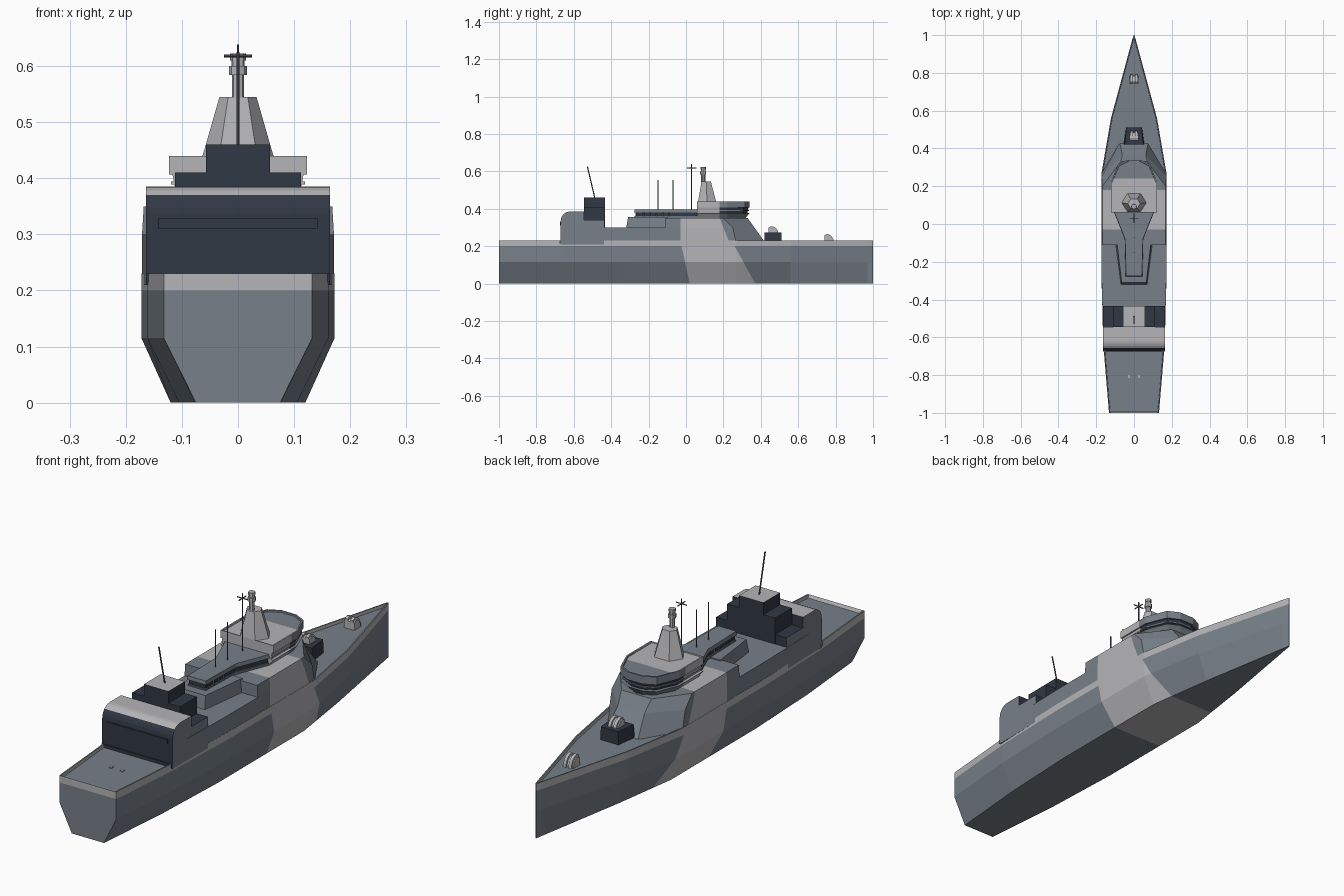
import bpy, bmesh, math
from mathutils import Vector, Matrix

if "Cube" in bpy.data.objects:
    bpy.data.objects.remove(bpy.data.objects["Cube"])

def mat(name, c):
    m = bpy.data.materials.new(name)
    m.diffuse_color = (*c, 1)
    m.use_nodes = True
    m.node_tree.nodes["Principled BSDF"].inputs["Base Color"].default_value = m.diffuse_color
    return m

MID = mat("blue_grey", (0.185, 0.215, 0.25))
LIGHT = mat("light_grey", (0.46, 0.46, 0.48))
NAVY = mat("dark_navy", (0.03, 0.04, 0.058))
DARK = mat("antenna_grey", (0.09, 0.095, 0.10))
PALETTE = [MID, LIGHT, NAVY, DARK]

def finish(name, bm, colour=0, cuts=(), rule=None):
    """Cut along planes, colour by rule(face centre, normal), make the object."""
    bmesh.ops.recalc_face_normals(bm, faces=bm.faces)
    for co, no in cuts:
        bmesh.ops.bisect_plane(bm, geom=bm.verts[:] + bm.edges[:] + bm.faces[:],
                               dist=1e-5, plane_co=co, plane_no=no)
    bm.normal_update()
    for f in bm.faces:
        f.material_index = rule(f.calc_center_median(), f.normal) if rule else colour
    me = bpy.data.meshes.new(name)
    bm.to_mesh(me)
    bm.free()
    for m in PALETTE:
        me.materials.append(m)
    ob = bpy.data.objects.new(name, me)
    bpy.context.collection.objects.link(ob)
    return ob

def rings(bm, loops, caps=True):
    vs = [[bm.verts.new(p) for p in lp] for lp in loops]
    n = len(vs[0])
    for a, b in zip(vs, vs[1:]):
        for i in range(n):
            bm.faces.new((a[i], a[(i + 1) % n], b[(i + 1) % n], b[i]))
    if caps:
        bm.faces.new(vs[0][::-1])
        bm.faces.new(vs[-1])

def mirrored(half):
    return list(half) + [(-x, y) for x, y in reversed(half)]

def house(name, levels, **kw):
    """Loft of mirrored plan outlines; levels = [(z, half outline)]."""
    bm = bmesh.new()
    rings(bm, [[(x, y, z) for x, y in mirrored(h)] for z, h in levels])
    return finish(name, bm, **kw)

def slab(name, profile, x0, x1, **kw):
    """Side profile (y, z) extruded across the ship."""
    bm = bmesh.new()
    rings(bm, [[(x, y, z) for y, z in profile] for x in (x0, x1)])
    return finish(name, bm, **kw)

def box(name, x, y0, y1, z0, z1, **kw):
    return house(name, [(z, [(x, y0), (x, y1)]) for z in (z0, z1)], **kw)

def rod(name, a, b, r, n=6, r2=None, colour=3):
    a, b = Vector(a), Vector(b)
    bm = bmesh.new()
    q = (b - a).to_track_quat('Z', 'Y').to_matrix().to_4x4()
    bmesh.ops.create_cone(bm, cap_ends=True, segments=n, radius1=r, radius2=r if r2 is None else r2,
                          depth=(b - a).length, matrix=Matrix.Translation((a + b) / 2) @ q)
    return finish(name, bm, colour=colour)

# Hull with chine, recessed deck and a low rim
bm = bmesh.new()
loops = []
for y, t, b, deck in [(-1, .132, .075, .23), (-.993, .133, .076, .217), (-.66, .161, .105, .217),
                      (-.3, .172, .12, .217), (.27, .172, .12, .217), (.56, .122, .078, .217),
                      (.97, .011, .007, .217), (1, .002, .002, .23)]:
    half = [(b, 0), (t, .115), (t, .23), (max(t - .006, t * .5), .23), (max(t - .007, t * .4), deck)]
    loops.append([(x, y, z) for x, z in mirrored(half)])
rings(bm, loops)

def hull_rule(c, n):
    stripe = c.z > .2 and abs(n.z) < .5
    camo = -.03 + (.23 - c.z) * .22 < c.y < .26 + (.2 - c.z) * .55
    return 1 if stripe or camo else 0
finish("hull", bm, rule=hull_rule,
       cuts=[((0, 0, .2), (0, 0, 1)), ((0, -.03, .23), (0, 1, .22)), ((0, .26, .2), (0, 1, .55))])

# Flush deckhouses with the pale camouflage band amidships
band = [((0, -.03, 0), (0, 1, 0)), ((0, .18, .35), (0, 1, .4))]
def band_rule(c, n):
    return 1 if -.03 < c.y < .18 + (.35 - c.z) * .4 else 0
aft = [(.164, -.6), (.171, -.3)]
house("lower_deckhouse", [(.21, aft + [(.171, .27), (.075, .43)]),
                          (.3, aft + [(.171, .25), (.062, .365)])], cuts=band, rule=band_rule)
house("upper_deckhouse", [(.3, [(.171, -.112), (.171, .25), (.062, .365)]),
                          (.35, [(.168, -.112), (.168, .2), (.07, .33)])], cuts=band, rule=band_rule)
house("aft_deckhouse", [(.295, [(.07, -.32), (.098, -.1)]), (.355, [(.065, -.31), (.09, -.1)])])

# Raised aft gallery: dark glazing under a roof
def taper(e):
    return [(.042 + e, -.275 - e), (.047 + e, -.08), (.105 + e, .065)]
house("gallery_sill", [(.345, taper(-.003)), (.362, taper(0))])
house("gallery_windows", [(.362, taper(-.004)), (.381, taper(-.004))], colour=2)
house("gallery_roof", [(.381, taper(.002)), (.397, taper(0))])
for s in (-1, 1):
    for i in range(6):
        y = -.26 + i * .034
        rod("window_post", (s * .0445, y, .362), (s * .0445, y, .381), .003, 4, colour=0)

# Bridge: sill, window band, roof and rim
def bridge(e):
    return [(.123 + e, .06), (.123 + e, .22), (.085 + e, .315 + e), (.035 + e, .34 + e)]
split = [((0, .18, 0), (0, 1, 0))]
def fore_rule(c, n):
    return 1 if c.y < .18 else 0
house("bridge_sill", [(.345, bridge(-.025)), (.368, bridge(-.008)), (.378, bridge(0))],
      cuts=split, rule=fore_rule)
house("bridge_windows", [(.377, bridge(-.012)), (.408, bridge(-.006))], cuts=split,
      rule=lambda c, n: 1 if c.y < .18 else 2)
house("bridge_ledge", [(.389, bridge(-.004)), (.394, bridge(-.004))], cuts=split, rule=fore_rule)
house("bridge_roof", [(.407, bridge(0)), (.44, bridge(0)), (.44, bridge(-.006)), (.434, bridge(-.007))],
      cuts=[((0, .18, 0), (0, 1, 0)), ((0, .24, 0), (0, 1, 0))],
      rule=lambda c, n: 1 if c.y < .18 or (n.z > .5 and c.y < .24) else 0)

# Hangar with rounded aft roof edge
arc = [(-.62 - .05 * math.sin(a), .335 + .05 * math.cos(a))
       for a in [math.pi / 2 * i / 6 for i in range(7)]]
profile = [(-.435, .21), (-.435, .34), (-.545, .34), (-.545, .385)] + arc + [(-.67, .21)]
def hangar_rule(c, n):
    if abs(n.x) > .5:
        return 0
    return 1 if n.z > .75 and c.y < -.546 else 2
slab("hangar", profile, -.164, .164, rule=hangar_rule)
box("hangar_door_panel", .142, -.674, -.669, .31, .328, colour=2)
box("hangar_sill", .164, -.675, -.66, .215, .23, colour=2)

# Stepped funnel
box("funnel_lower", .112, -.545, -.434, .3, .41, colour=2)
box("funnel_upper", .057, -.545, -.434, .4, .46, rule=lambda c, n: 1 if n.z > .5 else 2)

# Mast: six-sided pyramid, post and sensor heads
def hexagon(r, ry, y):
    return [(r, y), (r * .53, y + ry)]
def hex_ring(r, ry, y, z):
    return [(r, y, z), (r * .53, y + ry, z), (-r * .53, y + ry, z),
            (-r, y, z), (-r * .53, y - ry, z), (r * .53, y - ry, z)]
bm = bmesh.new()
rings(bm, [hex_ring(.066, .05, .113, .43), hex_ring(.033, .025, .108, .545)])
finish("mast_base", bm, colour=1)
for name, r, z0, z1 in [("mast_post", .011, .54, .59), ("mast_collar", .016, .584, .6),
                        ("mast_head", .012, .6, .61), ("mast_cap", .014, .61, .622)]:
    rod(name, (0, .092, z0), (0, .092, z1), r, 8, colour=1)

# Whip antennas and the crossed aerial
for y in (-.15, -.07):
    rod("whip_antenna", (0, y, .39), (0, y, .555), .0025)
rod("cross_aerial_pole", (0, .03, .39), (0, .03, .638), .0025)
rod("cross_aerial_arm", (-.025, .03, .618), (.025, .03, .618), .0025)
rod("cross_aerial_arm", (0, .005, .618), (0, .055, .618), .0025)
rod("aft_whip_antenna", (0, -.487, .455), (0, -.527, .625), .003)

# Foredeck launchers: quarter-round lobes
def launcher(name, y0, z0, ln, h):
    def prof(k):
        pts = [(y0, z0)]
        for i in range(6):
            a = math.pi / 2 * i / 5
            pts.append((y0 + .012 + (ln - .012) * k * math.sin(a), z0 + h * k * math.cos(a)))
        return [pts[0], (y0, z0 + h * k * .85)] + pts[1:]
    slab(name + "_core", prof(.8), -.024, .024, colour=1)
    for s in (-1, 1):
        slab(name + "_lobe", prof(1), *sorted((s * .006, s * .019)), colour=1)
house("launcher_plinth", [(.21, [(.055, .42), (.042, .51)]), (.272, [(.05, .42), (.04, .51)])],
      colour=2)
launcher("fore_launcher", .442, .268, .052, .038)
launcher("bow_launcher", .74, .215, .052, .05)

# Small bollards on the stern deck
for s in (-1, 1):
    box_ob = box("stern_bollard", .006, -.815, -.8, .215, .221, colour=1)
    box_ob.location.x = s * .026
